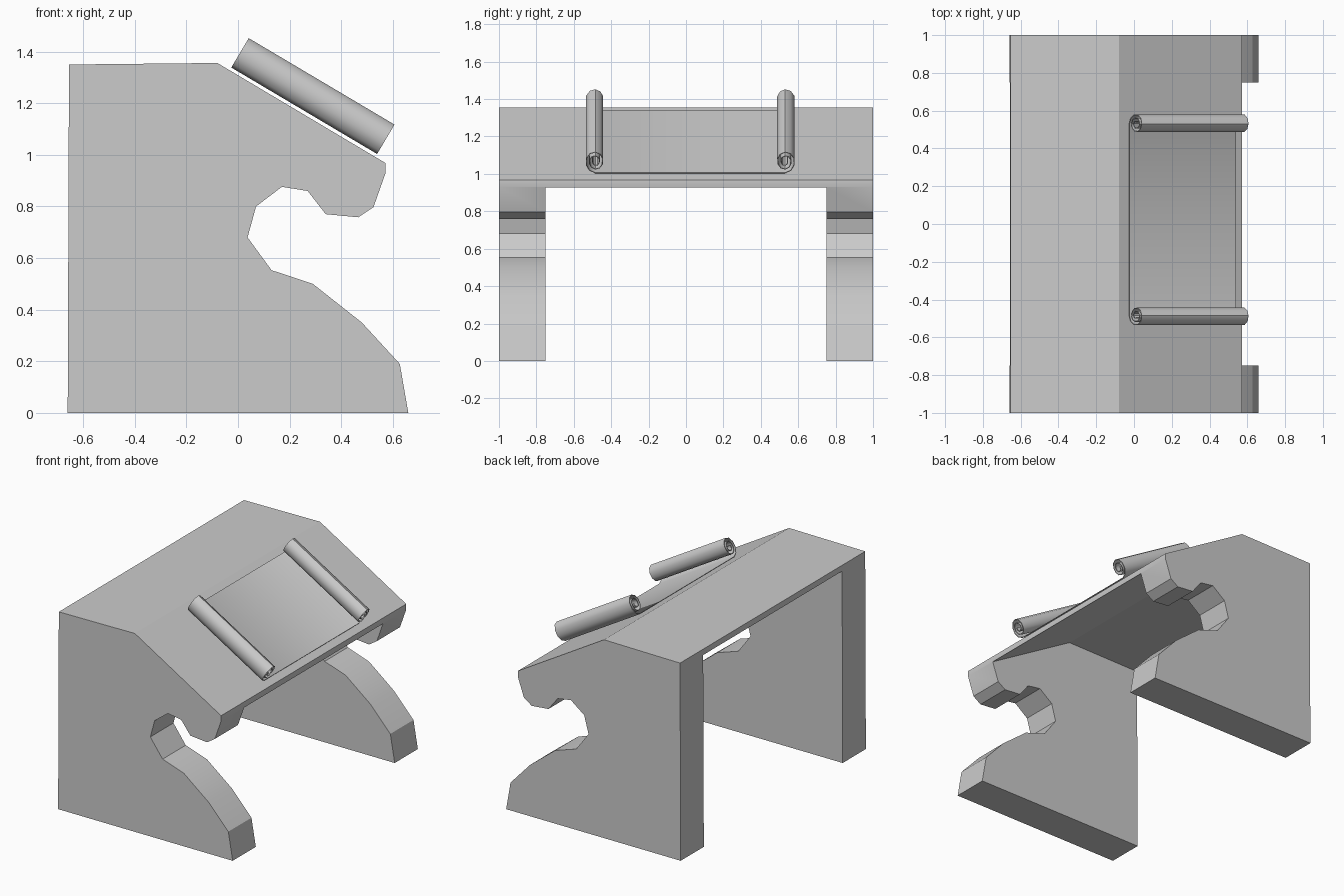
import bpy, bmesh, math
from mathutils import Vector

if "Cube" in bpy.data.objects:
    bpy.data.objects.remove(bpy.data.objects["Cube"])


def make_object(name, bm):
    bmesh.ops.recalc_face_normals(bm, faces=bm.faces)
    mesh = bpy.data.meshes.new(name)
    bm.to_mesh(mesh)
    bm.free()
    ob = bpy.data.objects.new(name, mesh)
    bpy.context.collection.objects.link(ob)
    return ob


def prism(name, profile, half):
    """Extrude an x-z profile from y = -half to y = half."""
    bm = bmesh.new()
    face = bm.faces.new([bm.verts.new((x, -half, z)) for x, z in profile])
    ext = bmesh.ops.extrude_face_region(bm, geom=[face])
    moved = [v for v in ext["geom"] if isinstance(v, bmesh.types.BMVert)]
    bmesh.ops.translate(bm, vec=(0, 2 * half, 0), verts=moved)
    return make_object(name, bm)


def smooth(ob, degrees):
    bpy.ops.object.select_all(action='DESELECT')
    ob.select_set(True)
    bpy.context.view_layer.objects.active = ob
    for m in list(ob.modifiers):
        bpy.ops.object.modifier_apply(modifier=m.name)
    bpy.ops.object.shade_smooth_by_angle(angle=math.radians(degrees))


# Stand: side profile across the full width
stand = prism("lectern_stand", [
    (-0.66, 0), (0.66, 0), (0.627, 0.19), (0.48, 0.35), (0.29, 0.5),
    (0.13, 0.553), (0.037, 0.68), (0.07, 0.8), (0.17, 0.876), (0.27, 0.86),
    (0.34, 0.77), (0.466, 0.758), (0.525, 0.797), (0.572, 0.93),
    (0.572, 0.968), (-0.08, 1.356), (-0.655, 1.35)], 1.0)

# Hollow between the two side legs, leaving a thin top board
cutter = prism("stand_cutter", [
    (-0.9, -0.1), (0.9, -0.1), (0.9, 0.735), (0.572, 0.928),
    (-0.08, 1.314), (-0.9, 1.308)], 0.75)
cutter.hide_render = True
cut = stand.modifiers.new("hollow", 'BOOLEAN')
cut.object = cutter
cut.operation = 'DIFFERENCE'
cut.solver = 'EXACT'
smooth(stand, 25)
bpy.data.objects.remove(cutter)

# Scroll: flat sheet with a spiral roll on both ends, in (y, height) section


def spiral(cy, side):
    pts = []
    for i in range(24):
        a = -math.pi / 2 + i * math.tau / 10
        r = 1 - 0.033 * i
        pts.append((cy + side * 0.055 * r * math.cos(a),
                    0.07 + 0.07 * r * math.sin(a)))
    return pts


section = spiral(-0.485, -1)[::-1] + spiral(0.53, 1)
start, end = Vector((-0.025, 0, 1.34)), Vector((0.54, 0, 1.005))
slope = (end - start).normalized()
normal = Vector((-slope.z, 0, slope.x))
bm = bmesh.new()
rows = [[bm.verts.new(base + normal * h + Vector((0, y, 0))) for y, h in section]
        for base in (start, end)]
for i in range(len(section) - 1):
    bm.faces.new((rows[0][i], rows[0][i + 1], rows[1][i + 1], rows[1][i]))
scroll = make_object("scroll_sheet", bm)
thick = scroll.modifiers.new("paper", 'SOLIDIFY')
thick.thickness = 0.004
thick.offset = 0
smooth(scroll, 40)
